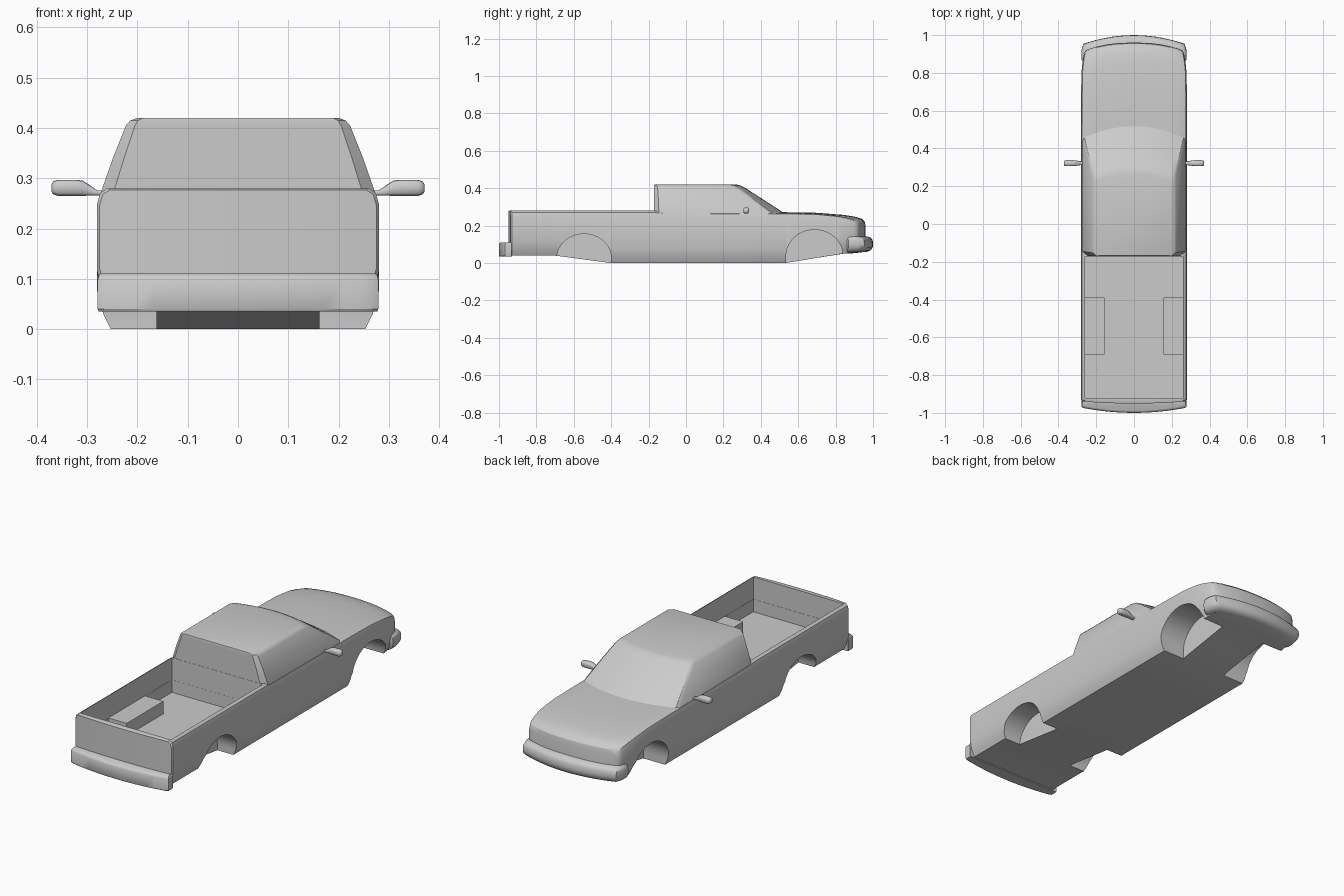
import bpy, bmesh, math

if "Cube" in bpy.data.objects:
    bpy.data.objects.remove(bpy.data.objects["Cube"])

GREY = (0.6, 0.6, 0.6, 1.0)
paint = bpy.data.materials.new("grey_paint")
paint.use_nodes = True
paint.diffuse_color = GREY
paint.node_tree.nodes["Principled BSDF"].inputs["Base Color"].default_value = GREY


def loft(name, rings, columns=0):
    """Join rings of points; with columns, cap the ends by strips from bottom to top."""
    bm = bmesh.new()
    loops = [[bm.verts.new(p) for p in ring] for ring in rings]
    n = len(loops[0])
    for a, b in zip(loops, loops[1:]):
        for i in range(n):
            j = (i + 1) % n
            bm.faces.new((a[i], a[j], b[j], b[i]))
    for end in (loops[0], loops[-1]):
        if not columns:
            bm.faces.new(end)
            continue
        side = n // 2 - columns
        bottom = end[:columns]
        top = end[columns + side:2 * columns + side][::-1]
        for i in range(columns - 1):
            bm.faces.new((bottom[i], bottom[i + 1], top[i + 1], top[i]))
        bm.faces.new([bottom[-1]] + end[columns:columns + side] + [top[-1]])
        bm.faces.new([top[0]] + end[2 * columns + side:] + [bottom[0]])
    bmesh.ops.recalc_face_normals(bm, faces=bm.faces)
    mesh = bpy.data.meshes.new(name)
    bm.to_mesh(mesh)
    bm.free()
    ob = bpy.data.objects.new(name, mesh)
    bpy.context.collection.objects.link(ob)
    mesh.materials.append(paint)
    return ob


def box(name, x, y0, y1, z0, z1):
    return loft(name, [[(-x, y, z0), (x, y, z0), (x, y, z1), (-x, y, z1)] for y in (y0, y1)])


def smooth(ob, degrees=32):
    bpy.ops.object.select_all(action='DESELECT')
    ob.select_set(True)
    bpy.context.view_layer.objects.active = ob
    bpy.ops.object.shade_smooth_by_angle(angle=math.radians(degrees))


def cut(ob, cutters):
    for c in cutters:
        c.hide_render = True
        m = ob.modifiers.new("cut", 'BOOLEAN')
        m.operation, m.solver, m.object = 'DIFFERENCE', 'EXACT', c
    deps = bpy.context.evaluated_depsgraph_get()
    mesh = bpy.data.meshes.new_from_object(ob.evaluated_get(deps))
    ob.modifiers.clear()
    ob.data = mesh
    for c in cutters:
        bpy.data.objects.remove(c)


# Main body: cross-sections from tail to nose
COLUMNS = [i / 5 for i in range(-5, 6)]


def body_ring(y, w, zb, zt, crown):
    right = [(w - .012, zb + .03), (w, zb + .075), (w, zt - .03), (w - .006, zt - .009)]
    pts = [(u * (w - .027), zb) for u in COLUMNS] + right
    pts += [(u * (w - .02), zt - crown * u * u) for u in reversed(COLUMNS)]
    pts += [(-x, z) for x, z in reversed(right)]
    nose = .05 * min(1, max(0, (y - .7) / .2))
    tail = .012 if y < -.9 else 0
    return [(x, y + (tail - nose) * abs(x / .28) ** 2.5, z) for x, z in pts]


sections = [
    (-.95, .275, .045, .277, 0), (-.943, .28, .04, .28, 0), (-.7, .28, .04, .28, 0),
    (-.4, .28, 0, .28, 0), (-.17, .28, 0, .28, 0), (-.12, .28, 0, .274, 0),
    (.3, .28, 0, .272, 0), (.53, .28, 0, .272, .004), (.7, .28, .028, .269, .006),
    (.84, .278, .05, .258, .006), (.9, .273, .053, .249, .006), (.94, .266, .058, .237, .004),
    (.955, .26, .062, .222, .002), (.96, .252, .068, .2, 0)]
body = loft("truck_body", [body_ring(*s) for s in sections], len(COLUMNS))

# Cargo bed opening, leaving a box over each rear wheel
cutters = [box("bed_upper", .26, -.922, -.171, .165, .5),
           box("bed_middle", .155, -.92, -.172, .1, .3),
           box("bed_rear", .259, -.921, -.69, .1, .3),
           box("bed_front", .259, -.39, -.1715, .1, .3)]


# Wheel wells: half ellipses with straight skirts
def arch(name, side, inner, y, z, ry, rz):
    prof = [(y + ry * math.cos(a), z + rz * math.sin(a))
            for a in (math.pi * i / 20 for i in range(21))]
    prof = [(y + ry, -.1)] + prof + [(y - ry, -.1)]
    return loft(name, [[(side * x, p, q) for p, q in prof] for x in (inner, .4)])


for side in (1, -1):
    cutters.append(arch("rear_arch", side, .162, -.545, .03, .145, .126))
    cutters.append(arch("front_arch", side, .13, .687, .04, .152, .138))
cut(body, cutters)
smooth(body)


# Plan outline with a bowed end and rounded corners
def plan(z, w, back, front, bow, corner, round_back, flip=1):
    half = [(w * f, front - bow * f * f) for f in (.2, .4, .6, .75, .87, .96)]
    half += [(w, front - bow - corner), (w, back + round_back), (w - round_back, back)]
    pts = [(0, front)] + half + [(-x, y) for x, y in reversed(half)]
    return [(x, flip * y, z) for x, y in pts]


# Cab with raked windscreen and tapered sides
cab = loft("cab", [plan(*r) for r in (
    (.25, .274, -.17, .55, .07, .02, .025),
    (.274, .272, -.17, .515, .07, .02, .025),
    (.345, .247, -.17, .405, .055, .02, .022),
    (.405, .223, -.17, .312, .04, .02, .018),
    (.415, .214, -.17, .292, .04, .02, .015),
    (.42, .2, -.168, .27, .04, .02, .012))])
smooth(cab)

# Bumpers
front_bumper = loft("front_bumper", [plan(z, w, .86, f, .05, .03, .01) for z, w, f in (
    (.06, .255, .965), (.067, .268, .985), (.082, .277, .998), (.1, .279, 1),
    (.122, .278, .998), (.135, .274, .99), (.142, .266, .972), (.145, .255, .955))])
smooth(front_bumper, 40)
rear_bumper = loft("rear_bumper", [plan(z, w, .93, f, .028, .004, .002, -1) for z, w, f in (
    (.035, .277, .997), (.04, .279, 1), (.098, .279, 1), (.106, .277, .996), (.111, .273, .988))])
smooth(rear_bumper)


# Door mirrors, widening from a thin arm
def mirror_ring(x, ry, z0, z1):
    rz, zc = (z1 - z0) / 2, (z0 + z1) / 2
    ring = []
    for i in range(12):
        a = math.tau * i / 12
        c, s = math.cos(a), math.sin(a)
        ring.append((x, .322 + ry * math.copysign(abs(c) ** .6, c),
                     zc + rz * math.copysign(abs(s) ** .6, s)))
    return ring


mirrors = loft("door_mirrors", [mirror_ring(*r) for r in (
    (.255, .008, .263, .275), (.28, .01, .266, .276), (.308, .014, .265, .295),
    (.32, .016, .265, .297), (.358, .016, .265, .297), (.367, .014, .268, .294),
    (.371, .009, .273, .288))])
mirrors.modifiers.new("mirror", 'MIRROR')
smooth(mirrors, 45)
